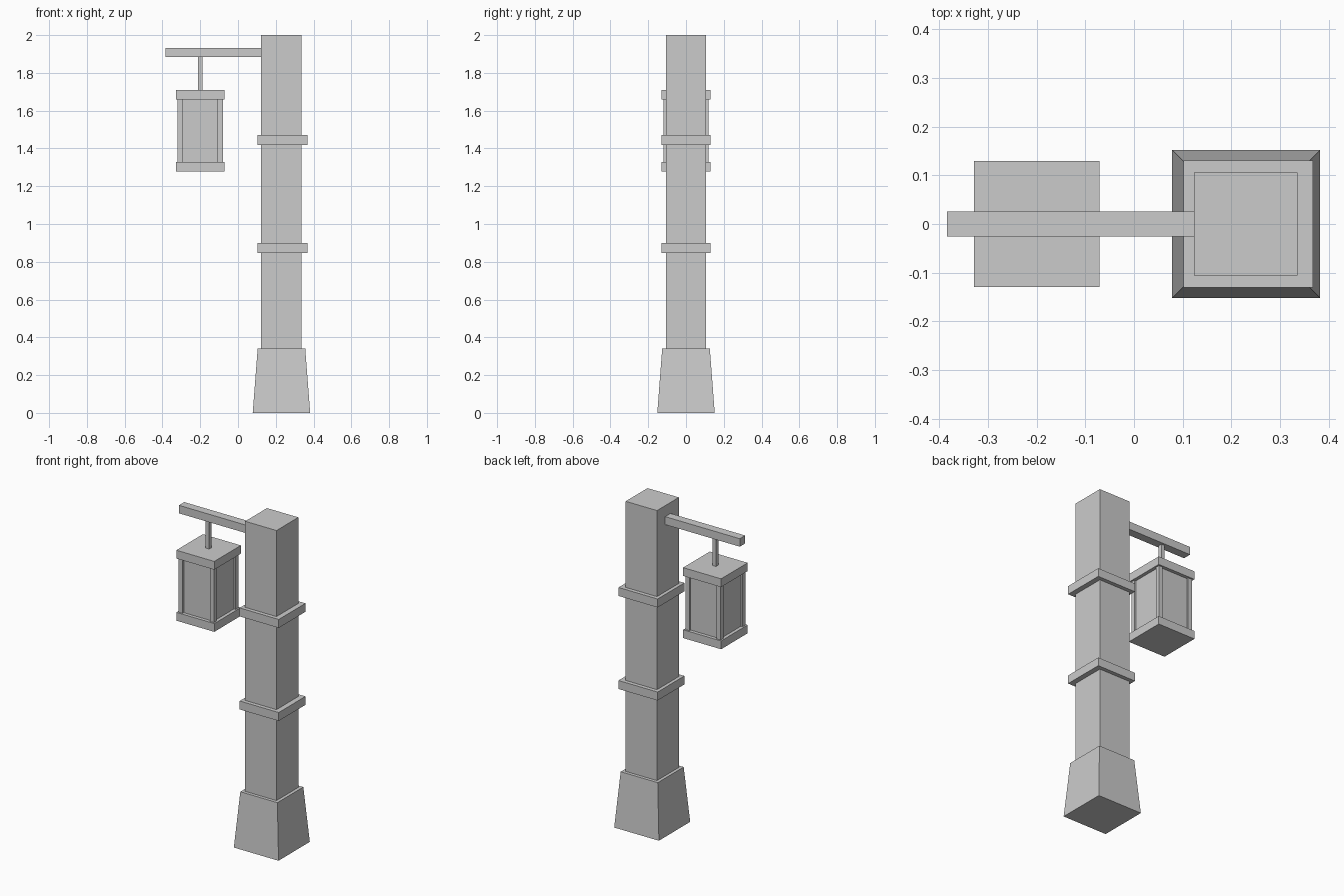
import bpy
import bmesh

if "Cube" in bpy.data.objects:
    bpy.data.objects.remove(bpy.data.objects["Cube"])


def block(name, x, y, z, top_x=None, top_y=None):
    """Box between (min, max) ranges, with an optional narrower top."""
    bm = bmesh.new()
    bmesh.ops.create_cube(bm, size=1)
    for v in bm.verts:
        top = v.co.z > 0
        rx = top_x if top and top_x else x
        ry = top_y if top and top_y else y
        v.co = (rx[v.co.x > 0], ry[v.co.y > 0], z[top])
    mesh = bpy.data.meshes.new(name)
    bm.to_mesh(mesh)
    bm.free()
    obj = bpy.data.objects.new(name, mesh)
    bpy.context.collection.objects.link(obj)
    return obj


def around(c, r):
    return (c - r, c + r)


# Tapered foot and square post
block("post_foot", (0.078, 0.382), around(0, 0.152), (0, 0.34),
      top_x=(0.104, 0.356), top_y=around(0, 0.126))
block("post", (0.123, 0.336), around(0, 0.106), (0.34, 2.0))

# Bands around the post
for name, z in (("lower_band", 0.873), ("upper_band", 1.445)):
    block(name, (0.102, 0.368), around(0, 0.13), around(z, 0.026))

# Arm and hanging rod
block("arm", (-0.384, 0.125), around(0, 0.026), (1.883, 1.932))
LX = -0.2
block("hanging_rod", around(LX, 0.012), around(0, 0.012), (1.70, 1.89))

# Lantern caps and recessed glass
block("lantern_top", around(LX, 0.129), around(0, 0.129), (1.659, 1.71))
block("lantern_bottom", around(LX, 0.129), around(0, 0.129), (1.277, 1.328))
block("lantern_glass", around(LX, 0.108), around(0, 0.108), (1.328, 1.659))

# Lantern corner bars
for sx in (-1, 1):
    for sy in (-1, 1):
        block("lantern_corner_bar", around(LX + sx * 0.106, 0.0135),
              around(sy * 0.106, 0.0135), (1.328, 1.659))
